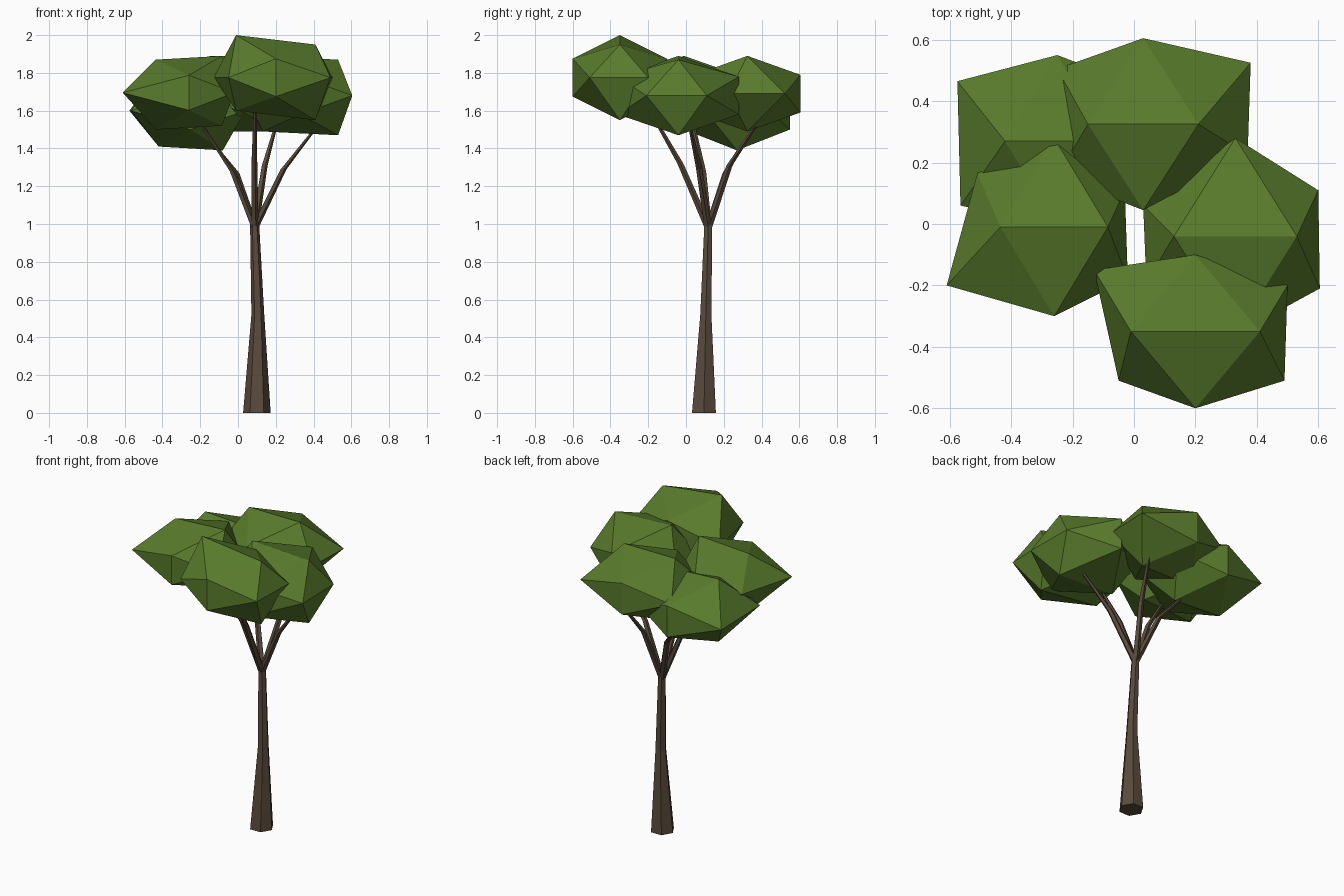
import bpy
import bmesh
from math import cos, sin, tau

if "Cube" in bpy.data.objects:
    bpy.data.objects.remove(bpy.data.objects["Cube"], do_unlink=True)


def make_material(name, colour):
    mat = bpy.data.materials.new(name)
    mat.use_nodes = True
    mat.diffuse_color = colour
    shader = mat.node_tree.nodes["Principled BSDF"]
    shader.inputs["Base Color"].default_value = colour
    shader.inputs["Roughness"].default_value = 0.9
    return mat


bark = make_material("bark", (0.10, 0.07, 0.045, 1))
leaf = make_material("leaf", (0.10, 0.20, 0.025, 1))


def finish(name, bm, material):
    """Turn a bmesh into a flat-shaded object."""
    bmesh.ops.recalc_face_normals(bm, faces=bm.faces[:])
    mesh = bpy.data.meshes.new(name)
    bm.to_mesh(mesh)
    bm.free()
    mesh.materials.append(material)
    obj = bpy.data.objects.new(name, mesh)
    bpy.context.collection.objects.link(obj)
    return obj


def limb(name, path, radii, sides):
    """Tapered faceted limb made of level rings along a path."""
    bm = bmesh.new()
    rings = []
    for (x, y, z), radius in zip(path, radii):
        angles = [tau * i / sides for i in range(sides)]
        rings.append([bm.verts.new((x + radius * cos(a), y + radius * sin(a), z))
                      for a in angles])
    for low, high in zip(rings, rings[1:]):
        for i in range(sides):
            j = (i + 1) % sides
            bm.faces.new((low[i], low[j], high[j], high[i]))
    bm.faces.new(rings[0])
    bm.faces.new(rings[-1])
    return finish(name, bm, bark)


def leaf_clump(name, centre, half, corners, tilt=0.0):
    """Squashed irregular icosahedron with a ridge on top.

    half: ridge half length, depth reach and half height.
    corners: the four widest points, measured from the centre.
    """
    ridge, depth, height = half
    points = [(x, y, 0) for x, y in corners]
    for side in (-1, 1):
        for level in (-1, 1):
            points.append((side * ridge, 0, level * height - side * tilt))
            points.append((0, side * depth, level * height / 2))
    bm = bmesh.new()
    for point in points:
        bm.verts.new([c + p for c, p in zip(centre, point)])
    bmesh.ops.convex_hull(bm, input=bm.verts[:])
    return finish(name, bm, leaf)


# Trunk
fork = (0.088, 0.118, 0.98)
limb("trunk", [(0.10, 0.095, 0), (0.105, 0.105, 0.52), (0.088, 0.118, 1.0)],
     [0.073, 0.034, 0.024], 6)

# Branches, each with one bend
branches = {
    "front_branch": [(0.085, -0.03, 1.32), (0.09, -0.19, 1.60)],
    "left_branch": [(0.24, 0.07, 1.29), (0.42, 0.02, 1.52)],
    "back_branch": [(0.14, 0.23, 1.31), (0.20, 0.37, 1.52)],
    "right_branch": [(-0.03, 0.09, 1.28), (-0.19, 0.04, 1.52)],
    "back_right_branch": [(-0.01, 0.21, 1.27), (-0.16, 0.32, 1.46)],
}
for name, bends in branches.items():
    limb(name, [fork] + bends, [0.021, 0.017, 0.009], 5)

# Leaf clumps
leaf_clump("front_leaves", (0.20, -0.35, 1.775), (0.21, 0.25, 0.2),
           [(-0.25, -0.16), (-0.33, 0.2), (0.29, -0.16), (0.3, 0.15)], 0.025)
leaf_clump("back_leaves", (0.03, 0.325, 1.69), (0.18, 0.28, 0.2),
           [(-0.28, 0.18), (-0.28, -0.17), (0.35, 0.2), (0.34, -0.1)])
leaf_clump("left_leaves", (0.33, -0.04, 1.68), (0.2, 0.32, 0.2),
           [(-0.3, 0.1), (-0.29, -0.15), (0.27, 0.15), (0.275, -0.17)], 0.01)
leaf_clump("right_leaves", (-0.26, -0.01, 1.695), (0.175, 0.29, 0.185),
           [(-0.35, -0.19), (-0.25, 0.175), (0.23, 0.12), (0.24, -0.17)], -0.01)
leaf_clump("back_right_leaves", (-0.25, 0.27, 1.6), (0.17, 0.28, 0.2),
           [(-0.325, 0.195), (-0.315, -0.21), (0.29, 0.17), (0.29, -0.17)], 0.01)
